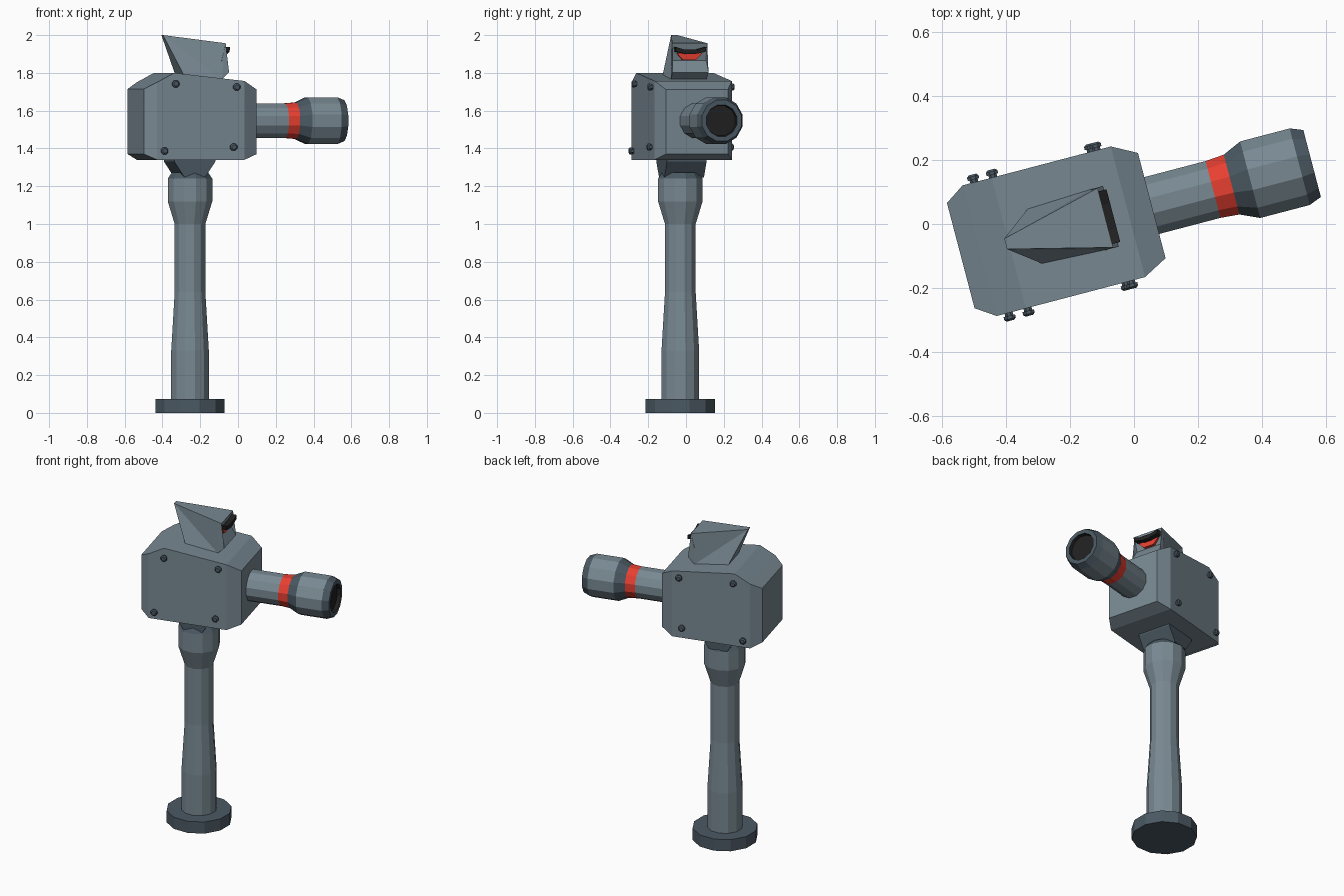
import bpy, bmesh, math
from mathutils import Matrix, Vector

if "Cube" in bpy.data.objects:
    bpy.data.objects.remove(bpy.data.objects["Cube"])

def material(name, rgb):
    m = bpy.data.materials.new(name)
    m.diffuse_color = (*rgb, 1)
    m.use_nodes = True
    m.node_tree.nodes["Principled BSDF"].inputs["Base Color"].default_value = m.diffuse_color
    return m

STEEL = material("steel", (0.19, 0.25, 0.29))
DARK = material("dark_steel", (0.07, 0.10, 0.125))
BLACK = material("black", (0.015, 0.015, 0.015))
RED = material("red", (0.8, 0.05, 0.03))
MATS = [STEEL, DARK, BLACK, RED]

POLE = Matrix.Translation((-0.254, -0.03, 0))
HEAD = Matrix.Translation((-0.256, -0.024, 0)) @ Matrix.Rotation(math.radians(14.7), 4, 'Z')

def loft(name, rings, frame, mats=(0,), caps=(0, 0), triangulate=False):
    """Skin a row of closed rings, with one material index per band."""
    bm = bmesh.new()
    rows = [[bm.verts.new(p) for p in r] for r in rings]
    n = len(rows[0])
    for k, (a, b) in enumerate(zip(rows, rows[1:])):
        for i in range(n):
            j = (i + 1) % n
            bm.faces.new((a[i], a[j], b[j], b[i])).material_index = mats[k % len(mats)]
    ends = [bm.faces.new(rows[0][::-1]), bm.faces.new(rows[-1])]
    for f, c in zip(ends, caps):
        f.material_index = c
    if triangulate:
        bmesh.ops.triangulate(bm, faces=ends)
    bmesh.ops.recalc_face_normals(bm, faces=bm.faces)
    mesh = bpy.data.meshes.new(name)
    bm.to_mesh(mesh)
    bm.free()
    for m in MATS:
        mesh.materials.append(m)
    ob = bpy.data.objects.new(name, mesh)
    ob.matrix_world = frame
    bpy.context.collection.objects.link(ob)
    return ob

def lathe(name, profile, frame, sides=12, **kw):
    """Rings of (radius, height) around the frame's z axis."""
    rings = [[(r * math.cos(t), r * math.sin(t), h)
              for t in (2 * math.pi * (i + 0.5) / sides for i in range(sides))]
             for r, h in profile]
    return loft(name, rings, frame, **kw)

def extrude_y(name, outline, half, frame, mat=0):
    """Side outline of (x, z), extruded evenly to both sides."""
    return loft(name, [[(x, s * half, z) for x, z in outline] for s in (-1, 1)],
                frame, (mat,), (mat, mat))

def extrude_x(name, outline, x0, x1, frame, mat):
    """Front outline of (y, z), extruded along the aiming direction."""
    return loft(name, [[(x, y, z) for y, z in outline] for x in (x0, x1)],
                frame, (mat,), (mat, mat))

# stand
lathe("base_disc", [(0.19, 0), (0.19, 0.074)], POLE, mats=(1,), caps=(1, 1))
lathe("post", [(0.103, 0.06), (0.103, 0.33), (0.084, 0.64), (0.084, 1.0),
               (0.122, 1.12), (0.122, 1.24), (0.1, 1.272)], POLE,
      mats=(0, 0, 0, 0, 0, 1), caps=(0, 1))

# swivel block between post and head
extrude_y("swivel", [(-0.112, 1.36), (-0.112, 1.33), (-0.055, 1.245),
                     (0.055, 1.245), (0.112, 1.33), (0.112, 1.36)], 0.108, HEAD, 1)

# head: rectangular sections (x, half width, bottom, top) from back to front
sections = [(-0.295, 0.17, 1.37, 1.715), (-0.234, 0.211, 1.34, 1.75),
            (-0.14, 0.211, 1.34, 1.80), (0.245, 0.211, 1.34, 1.757),
            (0.322, 0.17, 1.37, 1.712)]
loft("head_housing", [[(x, -w, b), (x, w, b), (x, w, t), (x, -w, t)]
                      for x, w, b, t in sections], HEAD)

# barrel with red band, flared muzzle and dark bore
AIM = HEAD @ Matrix.Translation((0, 0, 1.547)) @ Matrix.Rotation(math.pi / 2, 4, 'Y')
lathe("barrel", [(0.095, 0.28), (0.095, 0.52), (0.10, 0.58), (0.128, 0.64), (0.128, 0.80),
                 (0.112, 0.84), (0.086, 0.84), (0.082, 0.82)], AIM,
      mats=(0, 3, 1, 0, 1, 1, 2), caps=(0, 2))

# bolts on both sides of the head
for side in (-1, 1):
    for x, z in ((-0.135, 1.742), (0.199, 1.725), (-0.196, 1.387), (0.182, 1.407)):
        frame = HEAD @ Matrix.Translation((x, side * 0.2, z)) @ Matrix.Rotation(-side * math.pi / 2, 4, 'X')
        lathe("bolt", [(0.014, 0), (0.014, 0.02), (0.02, 0.02), (0.02, 0.03), (0.013, 0.036)],
              frame, 8, mats=(1,), caps=(1, 1))

# sight: half outline (x, half width, z), mirrored across the head
half = [(-0.04, 0.1, 1.755), (-0.15, 0.017, 2.0), (0.172, 0.096, 1.957),
        (0.15, 0.097, 1.865), (0.19, 0.098, 1.803), (0.15, 0.098, 1.765)]
loft("sight", [[(x, s * y, z) for x, y, z in half] for s in (-1, 1)], HEAD,
     triangulate=True)

# sight eye and the bent brow above it
extrude_x("sight_eye", [(-0.07, 1.905), (-0.035, 1.868), (0.035, 1.868), (0.07, 1.905)],
          0.12, 0.168, HEAD, 3)
extrude_x("sight_brow", [(-0.085, 1.938), (-0.04, 1.925), (0.04, 1.925), (0.085, 1.938),
                         (0.08, 1.912), (0.02, 1.899), (-0.02, 1.899), (-0.08, 1.912)],
          0.14, 0.198, HEAD, 2)
